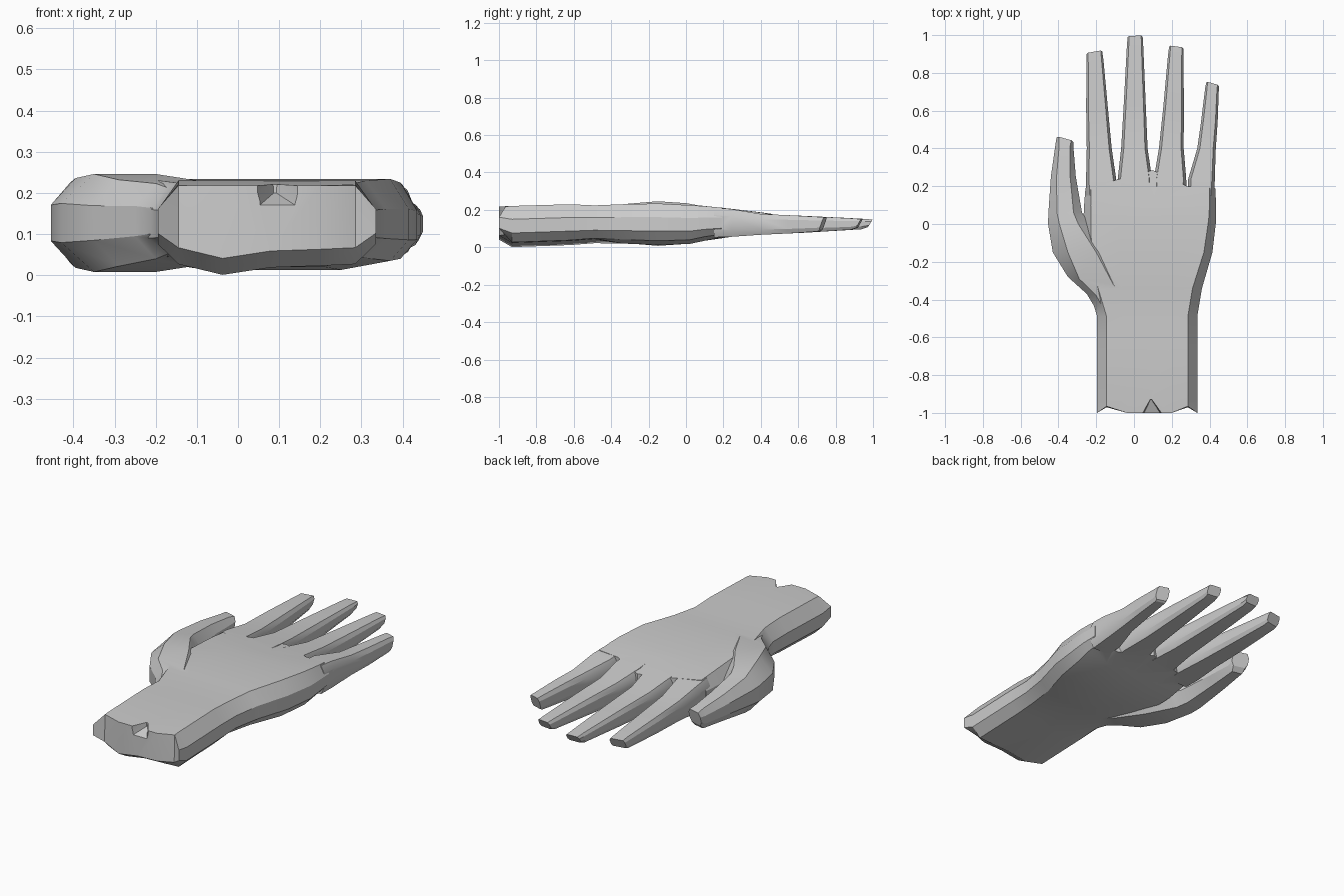
import bpy, bmesh


def ring(row, cols, side):
    """Chamfered section: y, left x, right x, bottom z, top z, chamfer[, y shift at right, y shift at bottom]."""
    y, xl, xr, zb, zt, c, tilt, lean = (list(row) + [0, 0])[:8]
    h = zt - zb
    xs = [xl + c + (xr - xl - 2 * c) * f for f in cols]
    pts = [(xl, zb + side * h), (xl, zt - side * h)] + [(x, zt) for x in xs]
    pts += [(xr, zt - side * h), (xr, zb + side * h)] + [(x, zb) for x in reversed(xs)]
    return [(x, y + tilt * (x - xl) / (xr - xl) + lean * (zt - z) / h, z) for x, z in pts]


def loft(name, rows, cols=(0, 1), side=0.25, edit=None):
    rings = [ring(r, cols, side) for r in rows]
    if edit:
        edit(rings)
    bm = bmesh.new()
    loops = [[bm.verts.new(p) for p in r] for r in rings]
    n = len(loops[0])
    for a, b in zip(loops, loops[1:]):
        for i in range(n):
            bm.faces.new((a[i], a[(i + 1) % n], b[(i + 1) % n], b[i]))
    caps = [bm.faces.new(loops[0]), bm.faces.new(loops[-1])]
    bmesh.ops.triangulate(bm, faces=caps)
    bmesh.ops.recalc_face_normals(bm, faces=bm.faces[:])
    me = bpy.data.meshes.new(name)
    bm.to_mesh(me)
    bm.free()
    ob = bpy.data.objects.new(name, me)
    bpy.context.collection.objects.link(ob)
    return ob


def shift(r, i, dy, dz):
    x, y, z = r[i]
    r[i] = (x, y + dy, z + dz)


def shape_palm(rings):
    for r in rings:  # underside corners rise, giving a rounded belly
        shift(r, 9, 0, 0.022)
        shift(r, 13, 0, 0.022)
    for r in rings[:4]:  # forearm belly is deepest on the thumb side
        shift(r, 10, 0, 0.018)
        shift(r, 11, 0, 0.014)
        shift(r, 12, 0, -0.004)
    # webs between the fingers: x, y, top z, bottom z
    for i, (x, y, zt, zb) in {3: (-0.09, 0.235, 0.205, 0.057),
                              4: (0.10, 0.285, 0.196, 0.062),
                              5: (0.28, 0.20, 0.208, 0.055)}.items():
        rings[-1][i] = (x, y, zt)
        rings[-1][15 - i] = (x, y, zb)
    # ragged cut at the wrist end
    for i, dy in ((2, 0.035), (6, 0.035), (9, 0.03), (13, 0.03)):
        shift(rings[0], i, dy, 0)


def combine(target, other, operation):
    m = target.modifiers.new(other.name, 'BOOLEAN')
    m.operation, m.solver, m.object = operation, 'EXACT', other
    bpy.context.view_layer.objects.active = target
    bpy.ops.object.modifier_apply(modifier=m.name)
    bpy.data.objects.remove(other)


# forearm and palm
hand = loft("hand", [
    (-1.00, -0.195, 0.335, 0.045, 0.218, 0.05),
    (-0.93, -0.195, 0.335, 0.005, 0.221, 0.05),
    (-0.62, -0.195, 0.335, 0.016, 0.230, 0.05),
    (-0.49, -0.195, 0.335, 0.026, 0.224, 0.05),
    (-0.34, -0.240, 0.360, 0.020, 0.230, 0.05),
    (-0.15, -0.270, 0.415, 0.013, 0.234, 0.045),
    (0.02, -0.268, 0.435, 0.018, 0.225, 0.04),
    (0.10, -0.264, 0.435, 0.035, 0.220, 0.035),
    (0.19, -0.257, 0.430, 0.048, 0.212, 0.03),
], cols=(0, 0.25, 0.523, 0.8, 1), side=0.33, edit=shape_palm)

# thumb with the fleshy pad at its base
thumb = loft("thumb", [
    (-0.47, -0.190, 0.00, 0.06, 0.205, 0.04),
    (-0.37, -0.250, 0.00, 0.040, 0.223, 0.05, -0.04),
    (-0.28, -0.350, -0.05, 0.022, 0.232, 0.06, -0.05),
    (-0.15, -0.430, -0.12, 0.008, 0.246, 0.08),
    (0.00, -0.455, -0.235, 0.018, 0.236, 0.06),
    (0.06, -0.453, -0.275, 0.030, 0.225, 0.045),
    (0.25, -0.440, -0.308, 0.060, 0.205, 0.03),
    (0.42, -0.416, -0.320, 0.075, 0.185, 0.02, -0.02),
    (0.465, -0.410, -0.320, 0.100, 0.178, 0.012, -0.025, -0.02),
], side=0.3)

# fingers: x ranges at base, knuckle, middle and tip, then tip y and tip slant
FINGERS = {
    "index": ((-0.254, -0.092), (-0.250, -0.118), (-0.253, -0.137), (-0.252, -0.168), 0.905, 0.015),
    "middle": ((-0.088, 0.098), (-0.068, 0.072), (-0.054, 0.062), (-0.034, 0.046), 0.995, 0.003),
    "ring": ((0.102, 0.278), (0.132, 0.263), (0.155, 0.264), (0.186, 0.262), 0.945, -0.01),
    "pinky": ((0.282, 0.427), (0.335, 0.433), (0.355, 0.443), (0.382, 0.450), 0.755, -0.02),
}
parts = [thumb]
for name, (base, low, mid, tip, length, tilt) in FINGERS.items():
    def row(f, w, zb, zt, c, t=0, lean=0):
        return (0.40 + (length - 0.40) * f, *w, zb, zt, c, t, lean)
    k = (length - 0.40) / 0.6
    drop = lambda z0, z1, f: z0 + (z1 - z0) * f * k
    near_tip = [m + (t - m) * 0.8 for m, t in zip(mid, tip)]
    parts.append(loft(name, [
        (0.15, *base, 0.053, 0.212, 0.02),
        (0.24, *[b + (l - b) * 0.1 for b, l in zip(base, low)], 0.056, 0.205, 0.015),
        row(0.0, low, 0.067, 0.178, 0.014),
        row(0.4, mid, drop(0.067, 0.095, 0.4), drop(0.178, 0.152, 0.4), 0.012),
        row(0.9, near_tip, drop(0.067, 0.100, 0.9), drop(0.178, 0.150, 0.9), 0.01, tilt),
        row(1.0, tip, drop(0.067, 0.108, 1), drop(0.178, 0.148, 1), 0.008, tilt, -0.025),
    ]))
for part in parts:
    combine(hand, part, 'UNION')

# small wedge-shaped notch in the wrist end
notch = loft("notch", [
    (-1.05, 0.02, 0.18, 0.15, 0.30, 0.01),
    (-0.93, 0.085, 0.095, 0.20, 0.30, 0.002),
])
combine(hand, notch, 'DIFFERENCE')

bpy.ops.object.select_all(action='DESELECT')
hand.select_set(True)
bpy.context.view_layer.objects.active = hand
bpy.ops.object.shade_smooth_by_angle(angle=0.45)
